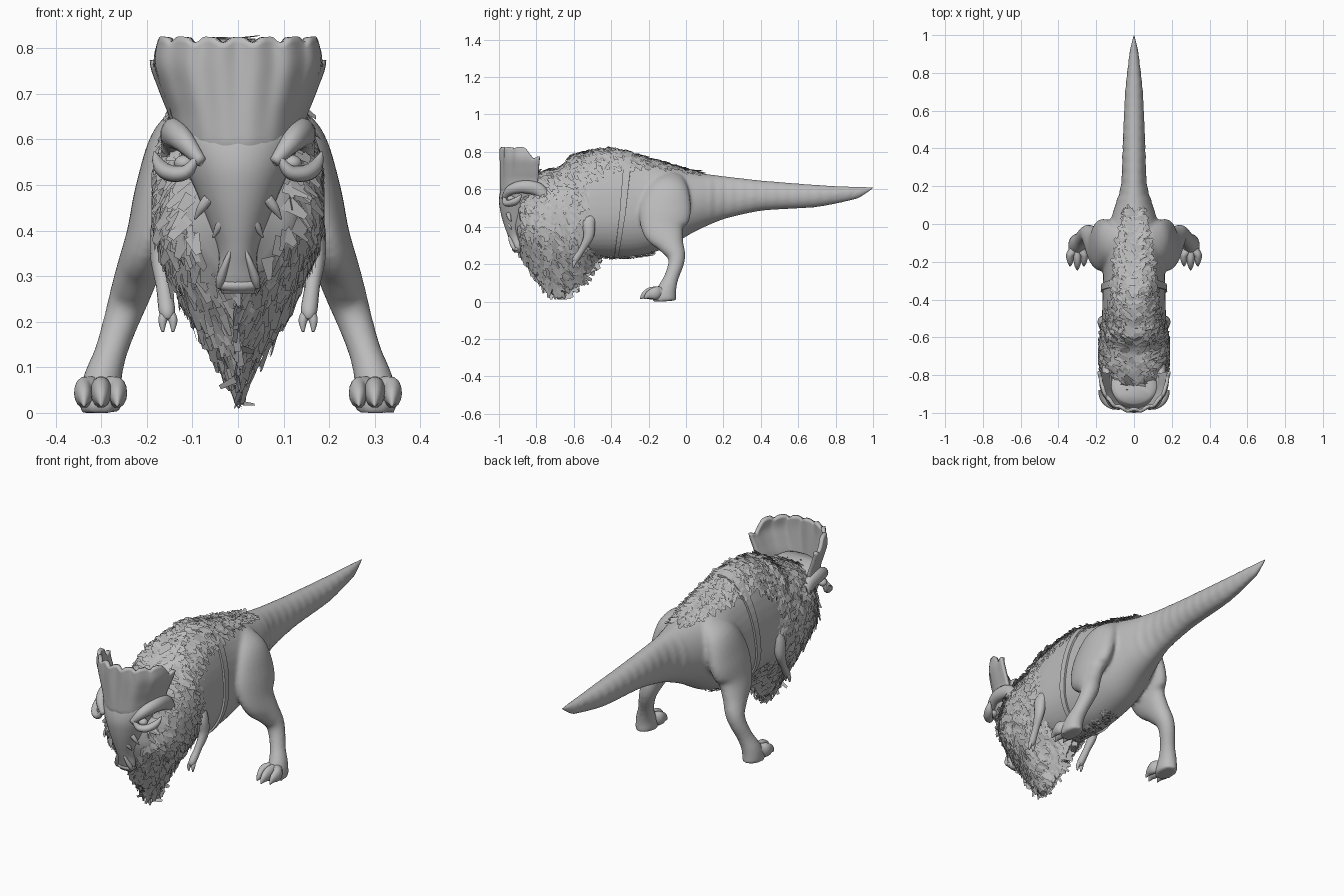
import bpy
import bmesh
import math
import random
from mathutils import Vector

random.seed(4)
if "Cube" in bpy.data.objects:
    bpy.data.objects.remove(bpy.data.objects["Cube"])

# One plain grey for the whole creature
GREY = bpy.data.materials.new("plain grey")
GREY.use_nodes = True
GREY.diffuse_color = (.5, .5, .5, 1)
GREY.node_tree.nodes["Principled BSDF"].inputs["Base Color"].default_value = GREY.diffuse_color


def finish(bm, name, smooth=True):
    if smooth:
        bmesh.ops.recalc_face_normals(bm, faces=bm.faces)
    mesh = bpy.data.meshes.new(name)
    bm.to_mesh(mesh)
    bm.free()
    mesh.materials.append(GREY)
    if smooth:
        mesh.shade_smooth()
    obj = bpy.data.objects.new(name, mesh)
    bpy.context.collection.objects.link(obj)
    return obj


def loft(name, rings, closed=True, smooth=True):
    """Skin a list of equal-sized point rings; closed rings also get end caps."""
    bm = bmesh.new()
    rows = [[bm.verts.new(p) for p in ring] for ring in rings]
    n = len(rows[0])
    for a, b in zip(rows, rows[1:]):
        for i in range(n if closed else n - 1):
            j = (i + 1) % n
            bm.faces.new((a[i], a[j], b[j], b[i]))
    if closed:
        bm.faces.new(rows[0])
        bm.faces.new(rows[-1])
    return finish(bm, name, smooth)


def spline(table, i, f):
    """Smooth interpolation between table rows i and i+1."""
    last = len(table) - 1
    rows = [table[min(max(k, 0), last)] for k in (i - 1, i, i + 1, i + 2)]
    return [b + f * ((c - a) + f * ((2 * a - 5 * b + 4 * c - d) + f * (3 * (b - c) + d - a))) / 2
            for a, b, c, d in zip(*rows)]


def lookup(table, key):
    """Smooth table row at a value of its rising first column."""
    i = 0
    while i < len(table) - 2 and key > table[i + 1][0]:
        i += 1
    f = (key - table[i][0]) / (table[i + 1][0] - table[i][0])
    return spline(table, i, f)[1:]


def tube(name, points, side=1, ref=(0, 1, 0), steps=5, sides=14):
    """Tube through rows of x, y, z, radius a, radius b."""
    path = [spline(points, i, k / steps) for i in range(len(points) - 1) for k in range(steps)]
    path.append(list(points[-1]))
    centres = [Vector(p[:3]) for p in path]
    rings = []
    for i, p in enumerate(path):
        tan = centres[min(i + 1, len(path) - 1)] - centres[max(i - 1, 0)]
        u = tan.cross(Vector(ref)).normalized()
        v = u.cross(tan).normalized()
        ring = []
        for k in range(sides):
            a = math.tau * k / sides
            q = centres[i] + u * math.cos(a) * max(p[3], .001) + v * math.sin(a) * max(p[4], .001)
            ring.append((q.x * side, q.y, max(q.z, 0)))
        rings.append(ring)
    return loft(name, rings)


def blob(name, centre, size):
    bm = bmesh.new()
    bmesh.ops.create_uvsphere(bm, u_segments=20, v_segments=12, radius=1)
    for v in bm.verts:
        v.co = Vector(a * b + c for a, b, c in zip(v.co, size, centre))
    return finish(bm, name)


# Torso and tail: y, bottom, middle, top, half width
BODY = [(-.8, .36, .5, .62, .1), (-.7, .29, .49, .69, .14), (-.55, .25, .46, .79, .167),
        (-.4, .24, .46, .815, .167), (-.25, .245, .47, .78, .163), (-.1, .29, .5, .735, .16),
        (.05, .375, .53, .692, .115), (.2, .44, .55, .67, .07), (.4, .485, .56, .647, .06),
        (.7, .505, .565, .624, .047), (.9, .545, .585, .614, .025), (1, .604, .607, .61, .002)]
# Hanging mane and beard, with a wedge-shaped underside
MANE = [(-.92, .32, .43, .55, .05), (-.88, .25, .43, .63, .12), (-.8, .14, .45, .68, .165),
        (-.73, .05, .46, .70, .178), (-.67, .03, .46, .72, .18), (-.6, .08, .46, .78, .175),
        (-.54, .14, .45, .79, .165), (-.48, .22, .46, .79, .145), (-.44, .3, .46, .78, .12)]


def shell(table, y, a):
    """Point on a body shell at length y and angle a (quarter turn is the top)."""
    low, mid, high, wide = lookup(table, y)
    c, s = math.cos(a), math.sin(a)
    if table is MANE and a < 0:
        down = abs(a) / (math.pi / 2)
        s = -(2 - down if down > 1 else down)
        c = math.copysign(abs(c) ** 1.2, c)
    if table is BODY and y > .1:
        wide *= 1 + .03 * math.sin(y * 110)
    return Vector((wide * c, y, mid + s * (high - mid if s > 0 else mid - low)))


def body_loft(name, table, count):
    y0, y1 = table[0][0], table[-1][0]
    rings = [[shell(table, y0 + (y1 - y0) * i / count, math.pi * (k / 20 - 1))
              for k in range(40)] for i in range(count + 1)]
    return loft(name, rings)


body_loft("mane_core", MANE, 36)

# Torso, tail and hind legs blended into one skin
parts = [body_loft("torso", BODY, 160)]
for side in (1, -1):
    parts.append(tube("leg", [(.07, -.07, .67, .03, .06), (.125, -.09, .6, .062, .11),
                              (.165, -.11, .49, .06, .138), (.193, -.118, .39, .052, .118),
                              (.22, -.082, .31, .048, .073), (.24, -.053, .25, .044, .05),
                              (.257, -.054, .2, .039, .042), (.28, -.078, .13, .036, .039),
                              (.298, -.1, .07, .043, .05), (.302, -.115, .02, .047, .065),
                              (.302, -.115, 0, .043, .06)], side, sides=24))
bm = bmesh.new()
for part in parts:
    bm.from_mesh(part.data)
    bpy.data.objects.remove(part)
skin = finish(bm, "torso_tail_and_hind_legs")
remesh = skin.modifiers.new("blend", "REMESH")
remesh.mode = "VOXEL"
remesh.voxel_size = .009
remesh.use_smooth_shade = True
relax = skin.modifiers.new("relax", "SMOOTH")
relax.factor = .5
relax.iterations = 6
tube("tail_tip", [(0, .82, .569, .028, .036), (0, .9, .58, .024, .033),
                  (0, .95, .593, .014, .02), (0, 1, .608, .001, .001)], ref=(0, 0, 1))


# Fur cards laid over the shells
def add_card(bm, table, y, a, length, width):
    p = shell(table, y, a)
    e = .01
    along = (shell(table, y + e, a) - shell(table, y - e, a)).normalized()
    around = (shell(table, y, a + e) - shell(table, y, a - e)).normalized()
    normal = around.cross(along).normalized()
    if normal.dot(p - Vector((0, y, lookup(table, y)[1]))) < 0:
        normal.negate()
    down = around if around.z < 0 else -around
    flow = (down * random.uniform(.3, 1.2) + along * random.uniform(-.1, 1)).normalized()
    cross = (flow.cross(normal) + normal * random.uniform(-.3, .3)).normalized() * width
    base = p + normal * random.uniform(.001, .007)
    tip = base + flow * length + normal * length * random.uniform(.02, .22)
    pts = [base - cross, base + cross, tip + cross * random.uniform(.3, .9), tip - cross * .3]
    for q in pts:
        q.z = max(q.z, .01)
        q.x = min(max(q.x, -.19), .19)
    bm.faces.new([bm.verts.new(q) for q in pts])


bm = bmesh.new()
for _ in range(2000):
    add_card(bm, MANE, random.uniform(-.89, -.49), random.uniform(-math.pi, math.pi),
             random.uniform(.03, .06), random.uniform(.009, .02))
finish(bm, "mane_fur", False)

bm = bmesh.new()
for _ in range(1000):
    y = -.62 + .68 * random.random() ** 1.3
    spread = 1.05 - 1.2 * (y + .6)
    add_card(bm, BODY, y, math.pi / 2 + random.uniform(-spread, spread),
             random.uniform(.025, .05), random.uniform(.007, .017))
for _ in range(110):
    add_card(bm, BODY, random.uniform(-.48, -.17), -math.pi / 2 + random.uniform(-.35, .35),
             random.uniform(.02, .04), random.uniform(.006, .012))
finish(bm, "back_and_belly_fur", False)

# Girth strap, leaning forward towards the belly
rings = []
for k in range(49):
    a = math.tau * k / 48
    y = -.34 + .033 * math.sin(a)
    half = .016 + .005 * math.sin(a)
    ring = []
    for dy, grow in ((-half, 1), (-half, 1.06), (half, 1.06), (half, 1)):
        p = shell(BODY, y + dy, a)
        ring.append((p.x * grow, p.y, .48 + (p.z - .48) * (1 + (grow - 1) * .6)))
    rings.append(ring)
loft("girth_strap", rings, smooth=False)

# Skull: z, front, back, half width
SKULL = [(.262, -.918, -.885, .036), (.29, -.93, -.87, .046), (.35, -.952, -.85, .042),
         (.42, -.976, -.81, .066), (.48, -.992, -.78, .09), (.54, -1, -.75, .115),
         (.6, -.99, -.75, .132), (.64, -.965, -.79, .12), (.66, -.95, -.86, .08)]
rings = []
for i in range(37):
    z = .262 + .398 * i / 36
    front, back, wide = lookup(SKULL, z)
    ring = []
    for k in range(32):
        a = math.tau * k / 32
        c, s = math.cos(a), math.sin(a)
        ring.append((wide * c, (front + back) / 2 + s * (back - front) / 2, z))
    rings.append(ring)
loft("skull", rings)
blob("snout_lip", (0, -.908, .28), (.05, .022, .016))

# Curved frill with radiating ridges and a scalloped edge, sunk into the brow below
FLARE = [(.48, .08), (.56, .12), (.66, .146), (.72, .17), (.77, .186), (.83, .178)]
rings = []
for i in range(25):
    rise = i / 24
    row = []
    for k in range(81):
        u = k / 40 - 1
        lobe = min(max((abs(u) - .82) / .06, 0), 1)
        top = .825 - .05 * lobe - .012 * abs(math.sin(u * math.pi * 4)) ** 4
        z = .48 + (top - .48) * rise
        wide = lookup(FLARE, z)[0]
        ridge = (.006 * math.cos(u * math.pi * 7) + .02 * lobe) * rise ** 2
        sunk = max(.59 - z, 0) * .5
        row.append((wide * math.sin(u * 1.45), -.985 + .19 * abs(u) ** 2.2 + ridge + sunk, z))
    rings.append(row)
frill = loft("frill", rings, closed=False)
solid = frill.modifiers.new("thickness", "SOLIDIFY")
solid.thickness = .018
solid.offset = 0

# Paired parts
for side, tag in ((1, "left"), (-1, "right")):
    tube("brow_arch_" + tag, [(.08, -.975, .55, .012, .012), (.118, -.94, .595, .026, .024),
                              (.14, -.87, .613, .034, .028), (.143, -.79, .598, .036, .026),
                              (.14, -.75, .54, .026, .024), (.115, -.76, .46, .01, .01)],
         side, (1, 0, 0))
    tube("curved_horn_" + tag, [(.088, -.975, .565, .006, .006), (.112, -.965, .53, .015, .017),
                                (.145, -.94, .525, .018, .022), (.17, -.905, .54, .016, .019),
                                (.184, -.88, .572, .003, .003)], side)
    blob("eye_" + tag, (.118 * side, -.935, .548), (.022, .022, .018))
    tube("nostril_ridge_" + tag, [(.015, -.945, .36, .003, .003), (.026, -.94, .33, .007, .009),
                                  (.038, -.925, .295, .01, .011), (.042, -.915, .275, .006, .006)],
         side)
    for z in (.4, .44):
        tube("cheek_spike_" + tag, [(z - .375, -.95, z + .03, .012, .012),
                                    (z - .36, -.945, z + .01, .01, .01),
                                    (z - .345, -.935, z - .015, .002, .002)], side)

    # Toes of the hind foot
    for x, reach in ((.265, -.2), (.3, -.22), (.338, -.2)):
        tube("toe_" + tag, [(.302, -.09, .045, .032, .032),
                            ((.302 + x) / 2, -.14, .048, .026, .032),
                            (x, reach + .035, .044, .022, .034),
                            (x, reach, .034, .015, .022), (x, reach - .025, .015, .002, .002)],
             side, (0, 0, 1))

    # Small foreleg with two fingers
    tube("foreleg_" + tag, [(.12, -.5, .48, .02, .03), (.158, -.52, .425, .028, .036),
                            (.17, -.52, .35, .023, .028), (.163, -.555, .28, .017, .018),
                            (.156, -.59, .225, .018, .018), (.155, -.597, .205, .01, .01)],
         side)
    for x in (.143, .165):
        tube("finger_" + tag, [(.156, -.585, .23, .01, .01), (x, -.598, .205, .01, .01),
                               (x, -.602, .178, .003, .003)], side)
